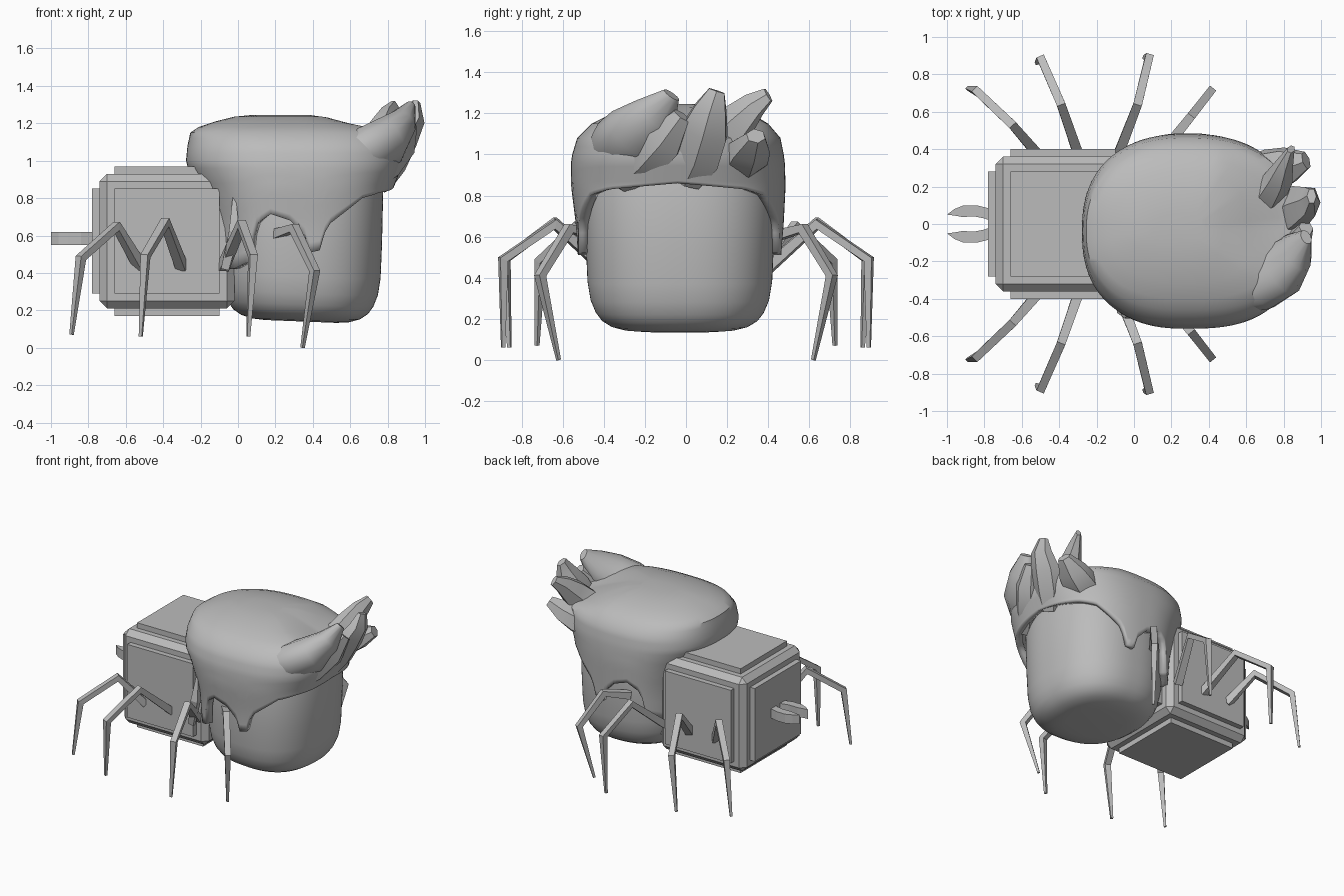
import bpy, bmesh, math
from mathutils import Vector, Matrix

if "Cube" in bpy.data.objects:
    bpy.data.objects.remove(bpy.data.objects["Cube"], do_unlink=True)

grey = bpy.data.materials.new("plain grey")
grey.use_nodes = True
grey.diffuse_color = (0.5, 0.5, 0.5, 1)
grey.node_tree.nodes["Principled BSDF"].inputs["Base Color"].default_value = (0.5, 0.5, 0.5, 1)


def finish(name, bm, smooth=None):
    bmesh.ops.recalc_face_normals(bm, faces=bm.faces)
    mesh = bpy.data.meshes.new(name)
    bm.to_mesh(mesh)
    bm.free()
    mesh.materials.append(grey)
    ob = bpy.data.objects.new(name, mesh)
    bpy.context.collection.objects.link(ob)
    if smooth:
        bpy.ops.object.select_all(action='DESELECT')
        ob.select_set(True)
        bpy.context.view_layer.objects.active = ob
        bpy.ops.object.shade_smooth_by_angle(angle=math.radians(smooth))
    return ob


def box(name, centre, size, bevel=0):
    bm = bmesh.new()
    bmesh.ops.create_cube(bm, size=1, matrix=Matrix.Translation(centre) @ Matrix.Diagonal((*size, 1)))
    if bevel:
        bmesh.ops.bevel(bm, geom=bm.edges[:], offset=bevel, segments=1, affect='EDGES')
    return finish(name, bm)


def skin(bm, rings, cap_start=True, cap_end=True):
    loops = [[bm.verts.new(p) for p in ring] for ring in rings]
    n = len(loops[0])
    for a, b in zip(loops, loops[1:]):
        for i in range(n):
            j = (i + 1) % n
            bm.faces.new((a[i], a[j], b[j], b[i]))
    if cap_start:
        bm.faces.new(loops[0])
    if cap_end:
        bm.faces.new(loops[-1])


def limb(name, path, radii, side, sides=4, smooth=None, mirror=False):
    """Sweep a tapered section; radii are (wide, thin) pairs, wide along side."""
    pts = [Vector(p) for p in path]
    rings = []
    for i, p in enumerate(pts):
        t = (pts[min(i + 1, len(pts) - 1)] - pts[max(i - 1, 0)]).normalized()
        u = Vector(side)
        u = (u - t * u.dot(t)).normalized()
        v = t.cross(u)
        w, h = radii[i]
        angles = [math.tau * (k + 0.5) / sides for k in range(sides)]
        rings.append([p + u * w * math.cos(a) + v * h * math.sin(a) for a in angles])
    if mirror:
        rings = [[Vector((q.x, -q.y, q.z)) for q in r] for r in rings]
    bm = bmesh.new()
    skin(bm, rings)
    return finish(name, bm, smooth)


def lerp_table(table, x):
    for a, b in zip(table, table[1:]):
        if x <= b[0]:
            f = max(0, (x - a[0]) / (b[0] - a[0]))
            return [p + (q - p) * f for p, q in zip(a[1:], b[1:])]
    return list(table[-1][1:])


def reach(theta, a, b, n):
    c, s = abs(math.cos(theta)), abs(math.sin(theta))
    return ((c / a) ** n + (s / b) ** n) ** (-1 / n)


# Cube body with raised panels
mid = Vector((-0.38, 0, 0.57))
box("body", mid, (0.72, 0.72, 0.72), 0.04)
for axis, label in enumerate(("end_panel", "side_panel", "flat_panel")):
    size = [0.56] * 3
    size[axis] = 0.8
    box(label, mid, size)

# Pincers
for sign, label in ((1, "left_pincer"), (-1, "right_pincer")):
    outline = [(-0.76, 0.08), (-0.84, 0.10), (-0.91, 0.10), (-0.96, 0.08), (-1.0, 0.05),
               (-0.96, 0.045), (-0.92, 0.038), (-0.85, 0.04), (-0.8, 0.03), (-0.76, 0.015)]
    bm = bmesh.new()
    skin(bm, [[Vector((x, y * sign, z)) for x, y in outline] for z in (0.55, 0.62)])
    finish(label, bm)

# Legs, four on each side: hip, knee, ankle, foot
legs = [
    [(-0.52, -0.38, 0.43), (-0.65, -0.53, 0.65), (-0.84, -0.71, 0.48), (-0.89, -0.725, 0.07)],
    [(-0.30, -0.38, 0.43), (-0.39, -0.64, 0.67), (-0.495, -0.88, 0.49), (-0.52, -0.86, 0.06)],
    [(-0.08, -0.38, 0.43), (0.02, -0.64, 0.66), (0.08, -0.89, 0.49), (0.055, -0.89, 0.06)],
    [(0.18, -0.42, 0.60), (0.30, -0.57, 0.64), (0.41, -0.71, 0.41), (0.345, -0.62, 0.0)],
]
for i, path in enumerate(legs):
    d = Vector(path[2]) - Vector(path[0])
    side = (-d.y, d.x, 0)
    radii = [(0.038, 0.038), (0.033, 0.033), (0.03, 0.03), (0.012, 0.012)]
    for mirror in (False, True):
        limb(f"{'left' if mirror else 'right'}_leg_{i + 1}", path, radii, side, mirror=mirror)

# Head: soft rounded block
COLS = 120
thetas = [math.tau * i / COLS for i in range(COLS)]
profile = [(0.13, 0.2), (0.136, 0.27), (0.152, 0.33), (0.18, 0.375), (0.22, 0.405), (0.28, 0.43),
           (0.37, 0.445), (0.55, 0.453), (0.85, 0.46), (1.0, 0.42), (1.08, 0.3)]
rings = []
for z, r in profile:
    ring = []
    for t in thetas:
        k = reach(t, r * 0.96, r * 1.01, 2.4)
        x = 0.335 + k * math.cos(t)
        ring.append(Vector((x, -0.03 + k * math.sin(t), z + max(0, 0.04 * (0.6 - x)))))
    rings.append(ring)
bm = bmesh.new()
skin(bm, rings)
finish("head", bm, 50)

# Hair cap: outline by height (back x, front x, right y, left y)
outline = [(0.42, -0.12, 0.80, -0.525, 0.465), (0.65, -0.14, 0.80, -0.535, 0.475),
           (0.85, -0.20, 0.83, -0.56, 0.485), (0.98, -0.28, 0.88, -0.56, 0.48),
           (1.08, -0.27, 0.88, -0.53, 0.46), (1.15, -0.255, 0.84, -0.46, 0.40),
           (1.18, -0.21, 0.77, -0.40, 0.35), (1.21, -0.12, 0.62, -0.32, 0.28),
           (1.235, -0.02, 0.48, -0.2, 0.16), (1.245, 0.08, 0.38, -0.1, 0.06)]
# Lower edge by angle from the face, with an arch over each ear
hem = [(0, 0.86), (35, 0.83), (48, 0.8), (68, 0.65), (72, 0.52), (78, 0.51), (81, 0.6),
       (90, 0.68), (102, 0.715), (113, 0.65), (117, 0.46), (131, 0.42), (180, 0.42)]
cx, cy = 0.28, -0.04
levels = [0, 0.12, 0.25, 0.4, 0.55, 0.7, 0.85, 1]
tops = [1.0, 1.04, 1.08, 1.12, 1.15, 1.18, 1.21, 1.235, 1.245]


def hair_point(t, z):
    x0, x1, y0, y1 = lerp_table(outline, z)
    front, left = math.cos(t) > 0, math.sin(t) > 0
    a = x1 - cx if front else cx - x0
    b = y1 - cy if left else cy - y0
    k = reach(t, a, b, 2.7 if front and not left else 2.4)
    x, y = cx + k * math.cos(t), cy + k * math.sin(t)
    # The crown sinks behind the left part of the quiff
    sink = 0.2 * max(0, x - 0.45) * min(1, max(0, (z - 1.1) / 0.08))
    return Vector((x, y, z - sink * min(1, max(0, (y + 0.3) / 0.3))))


def hem_height(t):
    return lerp_table(hem, abs(math.degrees(math.atan2(math.sin(t), math.cos(t)))))[0]


rings = [[hair_point(t, hem_height(t) + (0.96 - hem_height(t)) * f) for t in thetas] for f in levels]
rings += [[hair_point(t, z) for t in thetas] for z in tops]
bm = bmesh.new()
skin(bm, rings, cap_start=False)
cap = finish("hair_cap", bm, 40)
shell = cap.modifiers.new("thickness", 'SOLIDIFY')
shell.thickness = 0.05
shell.offset = -1

# Swept locks of the quiff
limb("hair_swoop", [(0.42, -0.40, 0.92), (0.56, -0.36, 0.99), (0.68, -0.31, 1.04), (0.79, -0.24, 1.10), (0.87, -0.15, 1.19), (0.92, -0.07, 1.29)],
     [(0.04, 0.04), (0.13, 0.11), (0.165, 0.135), (0.165, 0.13), (0.12, 0.085), (0.045, 0.03)], (0.3, -0.7, 0.6), 12, 60)
limb("hair_ridge", [(0.70, -0.32, 0.86), (0.79, -0.21, 0.96), (0.87, -0.11, 1.07), (0.92, -0.02, 1.19)],
     [(0.06, 0.05), (0.11, 0.08), (0.11, 0.08), (0.05, 0.04)], (0, -0.8, 0.5), 6, 35)
limb("hair_middle_lock", [(0.76, 0.0, 0.87), (0.82, 0.05, 0.98), (0.88, 0.09, 1.11), (0.94, 0.12, 1.22), (0.95, 0.15, 1.31)],
     [(0.08, 0.06), (0.13, 0.08), (0.13, 0.08), (0.09, 0.06), (0.045, 0.025)], (0, 1, -0.3), 6, 30)
limb("hair_left_lock", [(0.62, 0.1, 0.99), (0.73, 0.17, 1.07), (0.78, 0.25, 1.16), (0.81, 0.33, 1.24), (0.84, 0.40, 1.29)],
     [(0.08, 0.08), (0.11, 0.09), (0.10, 0.075), (0.07, 0.045), (0.04, 0.02)], (0.4, 0.7, -0.7), 6, 30)
limb("hair_lower_lock", [(0.60, 0.24, 0.93), (0.72, 0.28, 0.98), (0.82, 0.31, 1.03), (0.92, 0.34, 1.09)],
     [(0.12, 0.09), (0.13, 0.1), (0.11, 0.08), (0.05, 0.04)], (0, 1, 0.3), 6, 30)

# Pointed lock behind the right ear
limb("right_side_lock", [(-0.02, -0.45, 0.85), (-0.02, -0.485, 0.62), (-0.07, -0.46, 0.42)],
     [(0.005, 0.005), (0.04, 0.03), (0.03, 0.02)], (1, 0, 0))
